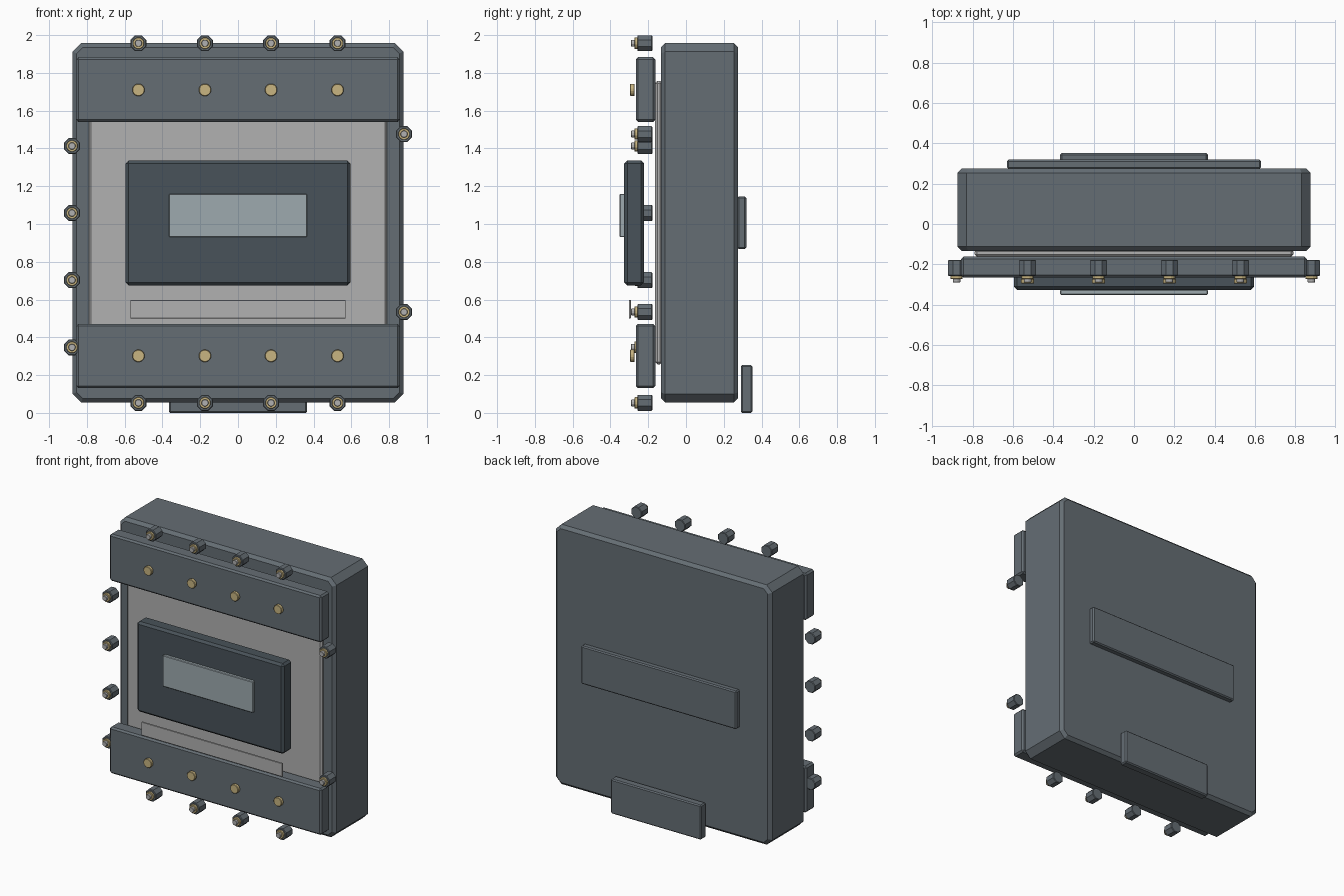
import bpy, bmesh, math
from mathutils import Matrix, Vector

if "Cube" in bpy.data.objects:
    bpy.data.objects.remove(bpy.data.objects["Cube"])


def material(name, r, g, b):
    m = bpy.data.materials.new(name)
    m.diffuse_color = (r, g, b, 1)
    m.use_nodes = True
    m.node_tree.nodes["Principled BSDF"].inputs["Base Color"].default_value = m.diffuse_color
    return m


SLATE = material("slate", 0.13, 0.155, 0.175)
DARK = material("dark_slate", 0.065, 0.085, 0.1)
PLATE = material("pale_grey", 0.44, 0.44, 0.44)
GLASS = material("pale_glass", 0.34, 0.40, 0.43)
BRASS = material("brass", 0.58, 0.46, 0.22)


def finish(bm, name, mat):
    bmesh.ops.recalc_face_normals(bm, faces=bm.faces)
    me = bpy.data.meshes.new(name)
    bm.to_mesh(me)
    bm.free()
    me.materials.append(mat)
    ob = bpy.data.objects.new(name, me)
    bpy.context.collection.objects.link(ob)
    return ob


def bevel(bm, edges, width):
    bmesh.ops.bevel(bm, geom=edges, offset=width, offset_type='OFFSET',
                    segments=1, profile=0.5, affect='EDGES')


def box(name, half_x, y, z, mat, width=0.0):
    """Box centred on x, spanning y and z ranges, with a chamfer on all edges."""
    bm = bmesh.new()
    size = (2 * half_x, y[1] - y[0], z[1] - z[0])
    centre = Vector((0, sum(y) / 2, sum(z) / 2))
    bmesh.ops.create_cube(bm, size=1, matrix=Matrix.Translation(centre) @ Matrix.Diagonal((*size, 1)))
    if width:
        bevel(bm, bm.edges[:], width)
    return finish(bm, name, mat)


def disc(name, x, z, y, radius, sides, mat, width=0.0):
    """Cylinder along y with a flat side up."""
    bm = bmesh.new()
    m = (Matrix.Translation((x, sum(y) / 2, z)) @ Matrix.Rotation(math.pi / 2, 4, 'X')
         @ Matrix.Rotation(math.pi / sides, 4, 'Z'))
    bmesh.ops.create_cone(bm, cap_ends=True, segments=sides, radius1=radius, radius2=radius,
                          depth=y[1] - y[0], matrix=m)
    if width:
        bevel(bm, [e for e in bm.edges if any(len(f.verts) > 4 for f in e.link_faces)], width)
    return finish(bm, name, mat)


# Main case: octagonal outline with chamfered front and back rims
bm = bmesh.new()
x, z0, z1, c = 0.876, 0.055, 1.957, 0.045
outline = [(-x + c, z0), (x - c, z0), (x, z0 + c), (x, z1 - c),
           (x - c, z1), (-x + c, z1), (-x, z1 - c), (-x, z0 + c)]
face = bm.faces.new([bm.verts.new((px, -0.133, pz)) for px, pz in outline])
ext = bmesh.ops.extrude_face_region(bm, geom=[face], use_keep_orig=True)
bmesh.ops.translate(bm, vec=(0, 0.408, 0), verts=[v for v in ext["geom"] if isinstance(v, bmesh.types.BMVert)])
bmesh.ops.recalc_face_normals(bm, faces=bm.faces)
bevel(bm, [e for e in bm.edges if abs(e.verts[0].co.y - e.verts[1].co.y) < 1e-4], 0.022)
finish(bm, "case", SLATE)

# Front panel, cross bands, screen and label strip
box("front_panel", 0.79, (-0.163, -0.125), (0.257, 1.757), PLATE, 0.012)
box("upper_band", 0.857, (-0.266, -0.162), (1.54, 1.883), SLATE, 0.012)
box("lower_band", 0.857, (-0.266, -0.162), (0.131, 0.471), SLATE, 0.012)
box("screen_bezel", 0.595, (-0.327, -0.222), (0.675, 1.336), DARK, 0.016)
box("screen_glass", 0.366, (-0.351, -0.325), (0.931, 1.159), GLASS, 0.004)
box("label_strip", 0.57, (-0.303, -0.292), (0.5, 0.598), PLATE, 0.002)

# Rear parts
box("rear_plate", 0.629, (0.272, 0.319), (0.867, 1.146), SLATE, 0.008)
box("rear_foot", 0.366, (0.290, 0.351), (0.0, 0.253), SLATE, 0.008)

# Brass screws on the bands
columns = (-0.527, -0.175, 0.175, 0.527)
for z in (1.71, 0.302):
    for x in columns:
        disc("band_screw", x, z, (-0.296, -0.272), 0.033, 16, BRASS, 0.003)

# Bolts round the rim: dark nut, brass collar, pale tip
spots = [(x, z) for z in (1.957, 0.053) for x in columns]
spots += [(-0.879, z) for z in (1.413, 1.058, 0.703, 0.347)]
spots += [(0.879, z) for z in (1.476, 0.534)]
for x, z in spots:
    disc("bolt_nut", x, z, (-0.258, -0.178), 0.0455, 8, SLATE, 0.004)
    disc("bolt_collar", x, z, (-0.273, -0.255), 0.031, 12, BRASS, 0.002)
    disc("bolt_tip", x, z, (-0.290, -0.270), 0.019, 12, PLATE, 0.002)
